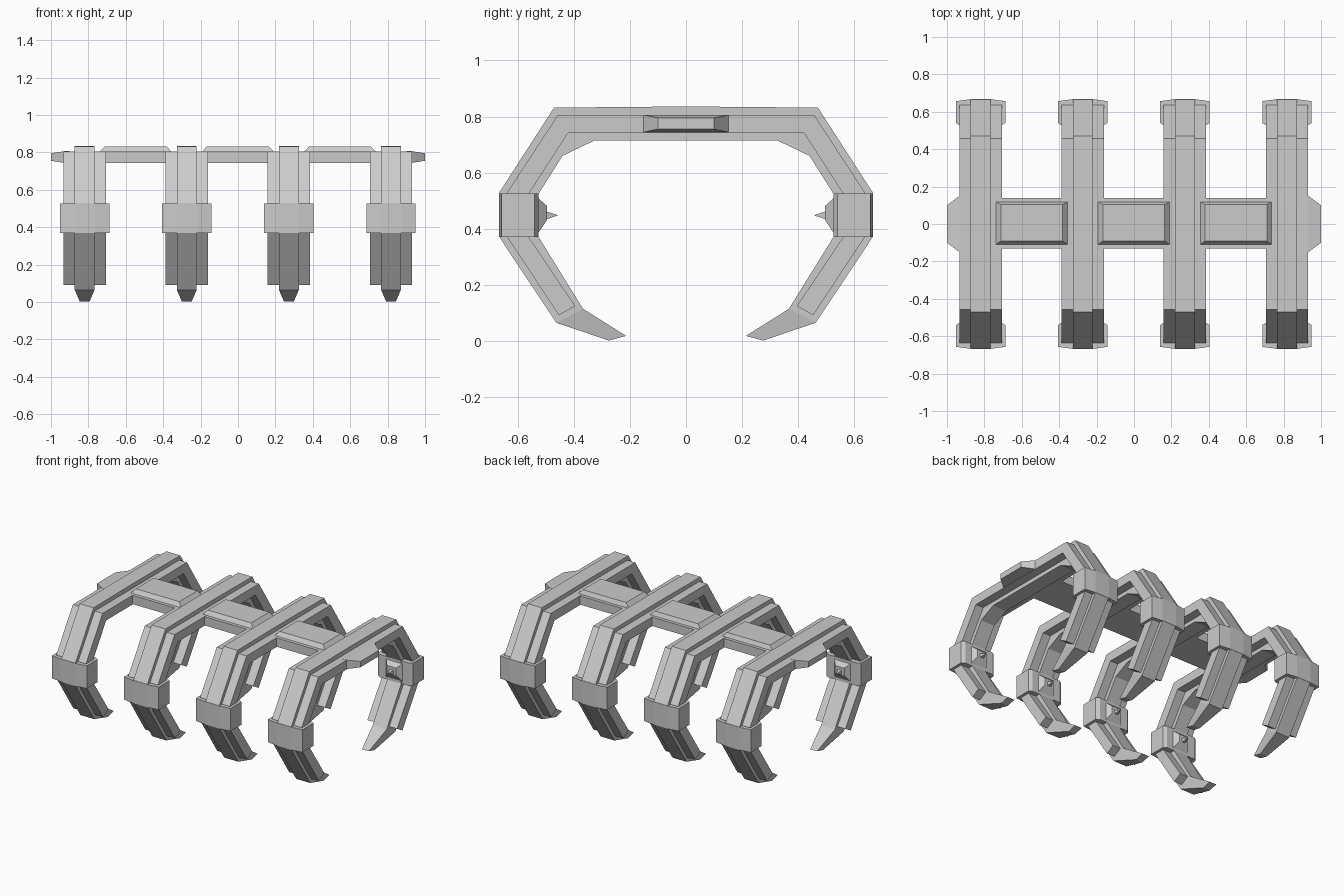
import bpy

if "Cube" in bpy.data.objects:
    bpy.data.objects.remove(bpy.data.objects["Cube"])

RIBS = [-0.82, -0.274, 0.272, 0.818]


def make(name, verts, faces):
    me = bpy.data.meshes.new(name)
    me.from_pydata(verts, [], faces)
    me.update()
    ob = bpy.data.objects.new(name, me)
    bpy.context.collection.objects.link(ob)
    return ob


def loft(name, rings):
    """Skin matching closed rings and cap both ends."""
    n = len(rings[0])
    verts = [v for r in rings for v in r]
    faces = [tuple(range(n))[::-1], tuple(range(len(verts) - n, len(verts)))]
    for i in range(len(rings) - 1):
        for j in range(n):
            a, b = i * n + j, i * n + (j + 1) % n
            faces.append((a, b, b + n, a + n))
    ob = make(name, verts, faces)
    import bmesh
    bm = bmesh.new()
    bm.from_mesh(ob.data)
    bmesh.ops.recalc_face_normals(bm, faces=bm.faces)
    bm.to_mesh(ob.data)
    bm.free()
    return ob


def band(name, cx, stations):
    """Arch of rectangular sections: (outer y, z, inner y, z, half width), mirrored in y."""
    full = [(-a, b, -c, d, w) for a, b, c, d, w in stations[::-1]] + stations
    loft(name, [[(cx - w, a, b), (cx + w, a, b), (cx + w, c, d), (cx - w, c, d)]
                for a, b, c, d, w in full])


def rect_z(x0, x1, y0, y1, z):
    return [(x0, y0, z), (x1, y0, z), (x1, y1, z), (x0, y1, z)]


def rect_y(cx, w, y, z0, z1):
    return [(cx - w, y, z0), (cx + w, y, z0), (cx + w, y, z1), (cx - w, y, z1)]


def rect_x(x, h, z0, z1):
    return [(x, -h, z0), (x, h, z0), (x, h, z1), (x, -h, z1)]


W = 0.053
CORE = [(0.10, 0.835, 0.10, 0.715, W), (0.325, 0.833, 0.325, 0.715, W),
        (0.47, 0.832, 0.44, 0.66, W), (0.665, 0.53, 0.525, 0.525, W),
        (0.665, 0.37, 0.525, 0.37, W), (0.462, 0.065, 0.367, 0.115, W),
        (0.276, 0.002, 0.213, 0.018, 0.026)]
S = 0.113
SIDE = [(0.10, 0.805, 0.10, 0.742, S), (0.457, 0.805, 0.42, 0.742, S),
        (0.637, 0.53, 0.56, 0.525, S), (0.637, 0.37, 0.56, 0.37, S),
        (0.453, 0.092, 0.395, 0.125, S)]

for i, cx in enumerate(RIBS):
    # Curved rib: raised core with claw tips, and wider side rails
    band(f"rib_core_{i}", cx, CORE)
    band(f"rib_rails_{i}", cx, SIDE)
    for s, side in ((-1, "front"), (1, "back")):
        # Knuckle block with a slightly bowed outer face
        sec = [(-0.132, 0.54), (-0.11, 0.526), (0.11, 0.526), (0.132, 0.54),
               (0.132, 0.657), (0.055, 0.667), (-0.055, 0.667), (-0.132, 0.657)]
        loft(f"{side}_knuckle_{i}",
             [[(cx + x, s * y, z) for x, y in sec] for z in (0.37, 0.526)])
        # Inner boss and spike
        loft(f"{side}_boss_{i}", [rect_y(cx, 0.065, s * 0.53, 0.38, 0.512),
                                  rect_y(cx, 0.035, s * 0.496, 0.43, 0.482)])
        loft(f"{side}_spike_{i}", [rect_y(cx, 0.016, s * 0.5, 0.433, 0.463),
                                   rect_y(cx, 0.001, s * 0.458, 0.447, 0.449)])

for i in range(3):
    # Spine plate between ribs, with raised panel on top
    a, b = RIBS[i], RIBS[i + 1]
    m = (a + b) / 2
    loft(f"spine_plate_{i}", [rect_z(a + 0.06, b - 0.06, -0.132, 0.14, 0.744),
                              rect_z(a + 0.06, b - 0.06, -0.132, 0.14, 0.804)])
    loft(f"spine_panel_{i}", [rect_z(m - 0.195, m + 0.195, -0.112, 0.12, 0.80),
                              rect_z(m - 0.165, m + 0.165, -0.09, 0.105, 0.832)])

for s, name in ((-1, "left"), (1, "right")):
    # Tapered end caps of the spine
    loft(f"{name}_end_cap", [rect_x(s * 0.90, 0.153, 0.744, 0.806),
                             rect_x(s * 0.93, 0.153, 0.744, 0.806),
                             rect_x(s * 1.0, 0.10, 0.755, 0.795)])
